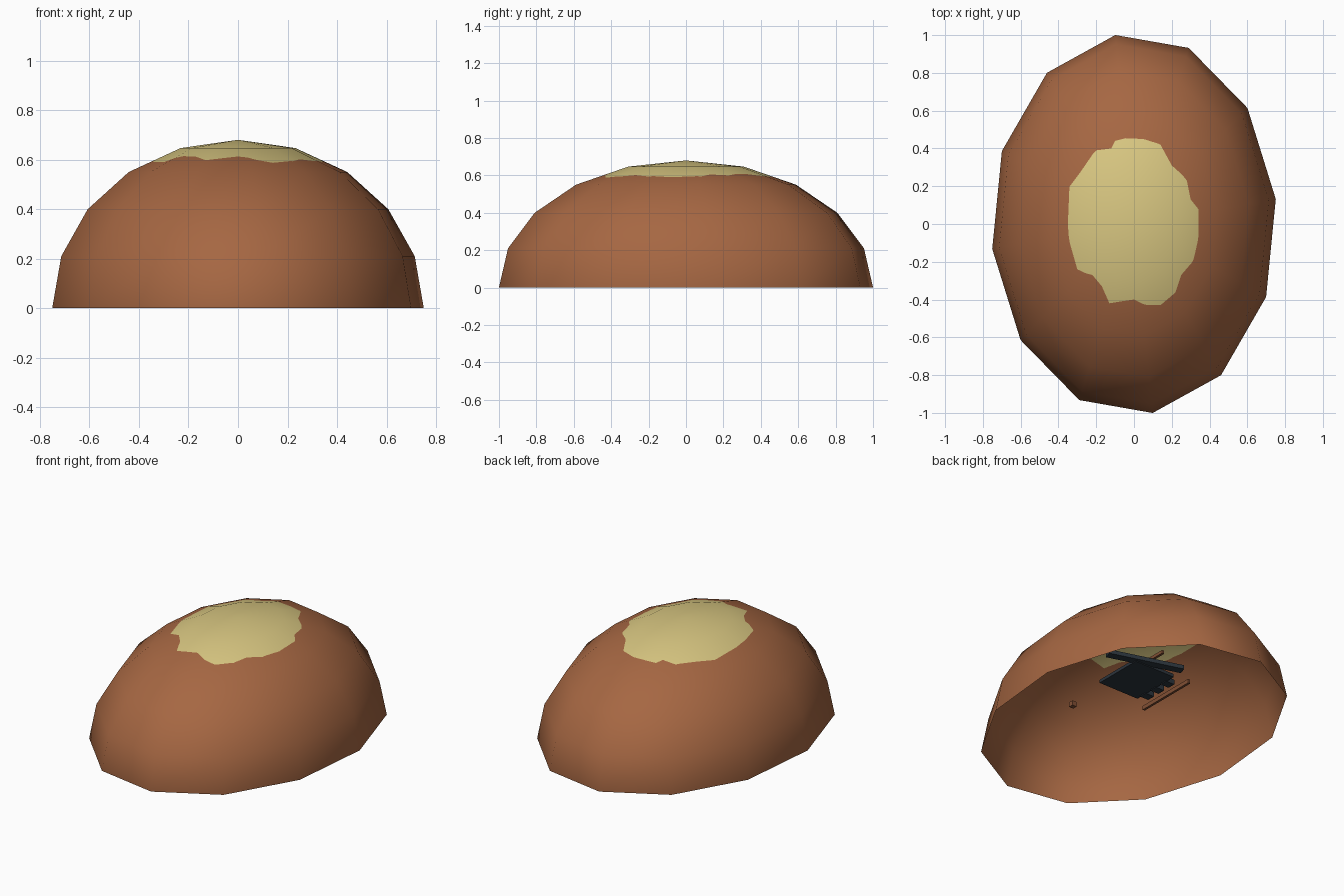
import bpy
import bmesh
from math import sin, cos, pi, atan2, hypot, radians
from mathutils import Matrix, Vector

if "Cube" in bpy.data.objects:
    bpy.data.objects.remove(bpy.data.objects["Cube"], do_unlink=True)

SIDES = 12
STEP = 2 * pi / SIDES
TURN = STEP / 4
SIZE = Vector((0.757, 1.009, 0.68))


def material(name, color):
    mat = bpy.data.materials.new(name)
    mat.use_nodes = True
    mat.diffuse_color = (*color, 1)
    mat.node_tree.nodes["Principled BSDF"].inputs["Base Color"].default_value = (*color, 1)
    return mat


brown = material("warm brown", (0.38, 0.135, 0.055))
cream = material("pale straw", (0.69, 0.57, 0.22))
slate = material("dark slate", (0.025, 0.035, 0.046))
wood = material("dark wood", (0.22, 0.08, 0.035))


def finish(name, bm, *mats):
    mesh = bpy.data.meshes.new(name)
    bm.to_mesh(mesh)
    bm.free()
    obj = bpy.data.objects.new(name, mesh)
    bpy.context.collection.objects.link(obj)
    for mat in mats:
        mesh.materials.append(mat)
    return obj


# Irregular outline of the pale crown, counter-clockwise in plan
outline = [(0.34, -0.08), (0.34, 0.08), (0.3, 0.13), (0.28, 0.23), (0.2, 0.31), (0.14, 0.42),
           (0.05, 0.45), (-0.1, 0.44), (-0.12, 0.4), (-0.2, 0.39), (-0.28, 0.28), (-0.34, 0.2),
           (-0.35, 0), (-0.34, -0.1), (-0.3, -0.24), (-0.22, -0.27), (-0.17, -0.33),
           (-0.13, -0.42), (-0.07, -0.41), (0, -0.4), (0.07, -0.43), (0.14, -0.43),
           (0.22, -0.36), (0.25, -0.27), (0.31, -0.2)]
polar = sorted(((atan2(y / SIZE.y, x / SIZE.x) - TURN) % (2 * pi), hypot(x / SIZE.x, y / SIZE.y))
               for x, y in outline)
cycle = [(polar[-1][0] - 2 * pi, polar[-1][1])] + polar + [(polar[0][0] + 2 * pi, polar[0][1])]


def crown_radius(angle):
    for (a, r), (b, s) in zip(cycle, cycle[1:]):
        if a <= angle <= b:
            return r + (s - r) * (angle - a) / (b - a)


def place(bm, radius, angle, height):
    return bm.verts.new((SIZE.x * radius * cos(angle + TURN),
                         SIZE.y * radius * sin(angle + TURN), SIZE.z * height))


# Open faceted dome with the crown cut into its upper band
bm = bmesh.new()
lats = [radians(18 * i) for i in range(5)]
rings = [[place(bm, cos(lat), k * STEP, sin(lat)) for k in range(SIDES)] for lat in lats]
apex = place(bm, 0, 0, 1)
low, high = lats[3], lats[4]
half = cos(STEP / 2)


def crown_point(angle):
    radius = crown_radius(angle)
    middle = (int(angle / STEP + 1e-6) + 0.5) * STEP
    t = (radius * cos(angle - middle) / half - cos(low)) / (cos(high) - cos(low))
    return place(bm, radius, angle, sin(low) + t * (sin(high) - sin(low)))


corners = [crown_point(k * STEP) for k in range(SIDES)]
for k in range(SIDES):
    n = (k + 1) % SIDES
    for a, b in zip(rings[:3], rings[1:4]):
        bm.faces.new((a[k], a[n], b[n], b[k]))
    inner = [crown_point(a) for a, r in polar if k * STEP + 1e-4 < a < (k + 1) * STEP - 1e-4]
    edge = [corners[k]] + inner + [corners[n]]
    bm.faces.new([rings[3][k], rings[3][n]] + edge[::-1])
    bm.faces.new(edge + [rings[4][n], rings[4][k]]).material_index = 1
    bm.faces.new((rings[4][k], rings[4][n], apex)).material_index = 1
for face in bm.faces:
    face.smooth = True
dome = finish("dome_shell", bm, brown, cream)
dome.data.normals_split_custom_set_from_vertices(
    [Vector(c / s ** 2 for c, s in zip(v.co, SIZE)).normalized() for v in dome.data.vertices])


def box(name, center, size, mat, turn=0):
    bm = bmesh.new()
    bmesh.ops.create_cube(bm, size=1, matrix=Matrix.Translation(center)
                          @ Matrix.Rotation(radians(turn), 4, "Z") @ Matrix.Diagonal((*size, 1)))
    return finish(name, bm, mat)


# Small fittings hanging inside the hollow
box("inner_plate", (-0.02, 0, 0.305), (0.28, 0.32, 0.02), slate)
box("inner_beam", (0.06, 0.17, 0.313), (0.46, 0.05, 0.025), slate, -17)
for i in range(3):
    box("plate_tab", (-0.18, -0.1 + 0.09 * i, 0.305), (0.06, 0.05, 0.03), slate)
box("side_rail", (-0.24, 0, 0.28), (0.015, 0.4, 0.025), wood)
box("upper_rail", (0.02, 0.2, 0.34), (0.015, 0.16, 0.02), wood)
box("small_peg", (0.285, -0.2, 0.11), (0.03, 0.03, 0.03), wood)
